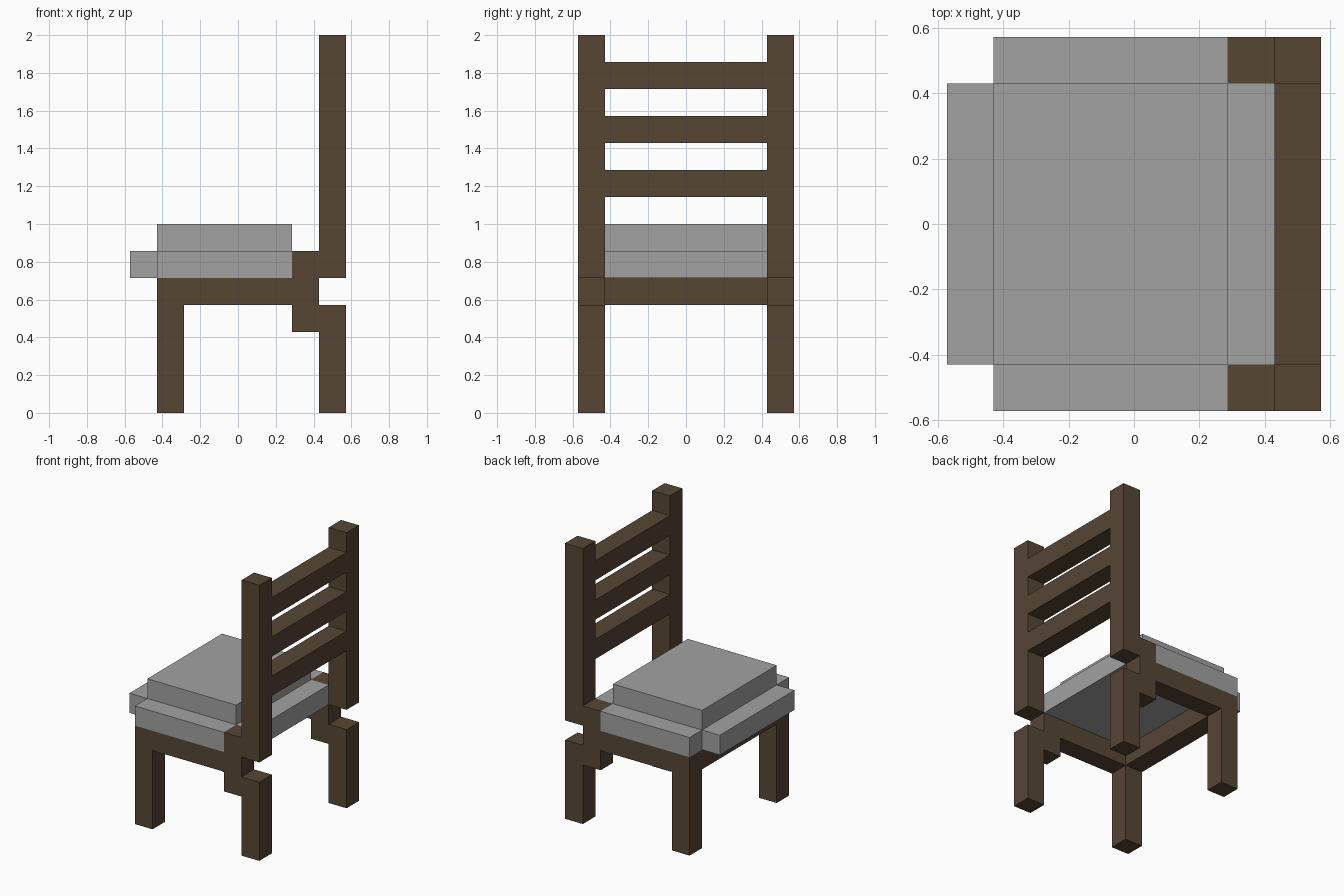
import bpy
import bmesh

U = 1 / 7  # block size

cube = bpy.data.objects.get("Cube")
if cube:
    bpy.data.objects.remove(cube, do_unlink=True)


def make_material(name, rgb):
    mat = bpy.data.materials.new(name)
    mat.use_nodes = True
    color = (*rgb, 1)
    mat.diffuse_color = color
    bsdf = next(n for n in mat.node_tree.nodes if n.type == "BSDF_PRINCIPLED")
    bsdf.inputs["Base Color"].default_value = color
    bsdf.inputs["Roughness"].default_value = 0.9
    return mat


wood = make_material("dark_wood", (0.093, 0.061, 0.034))
cloth = make_material("grey_cushion", (0.36, 0.36, 0.36))


def prism(name, outline, z0, z1, mat):
    """Extrude a floor outline, in blocks, from z0 up to z1."""
    bm = bmesh.new()
    base = bm.faces.new([bm.verts.new((x * U, y * U, z0 * U)) for x, y in outline])
    top = bmesh.ops.extrude_face_region(bm, geom=[base])["geom"]
    verts = [v for v in top if isinstance(v, bmesh.types.BMVert)]
    bmesh.ops.translate(bm, verts=verts, vec=(0, 0, (z1 - z0) * U))
    bmesh.ops.recalc_face_normals(bm, faces=bm.faces)
    mesh = bpy.data.meshes.new(name)
    bm.to_mesh(mesh)
    bm.free()
    mesh.materials.append(mat)
    obj = bpy.data.objects.new(name, mesh)
    bpy.context.collection.objects.link(obj)
    return obj


def box(name, xs, ys, zs, mat):
    (x0, x1), (y0, y1) = xs, ys
    return prism(name, [(x0, y0), (x1, y0), (x1, y1), (x0, y1)], *zs, mat)


# Side frames: legs, rail, stepped joint and tall back post on each side
for side, ys in (("near", (-4, -3)), ("far", (3, 4))):
    box(side + "_front_leg", (-3, -2), ys, (0, 5), wood)
    box(side + "_side_rail", (-2, 2), ys, (4, 5), wood)
    box(side + "_joint_block", (2, 3), ys, (3, 6), wood)
    box(side + "_back_leg", (3, 4), ys, (0, 4), wood)
    box(side + "_back_post", (3, 4), ys, (5, 14), wood)

# Cross pieces
box("front_rail", (-3, -2), (-3, 3), (4, 5), wood)
for i, z in enumerate((8, 10, 12), 1):
    box(f"back_slat_{i}", (3, 4), (-3, 3), (z, z + 1), wood)

# Cushion: notched lower layer and smaller raised layer
half = [(-4, -3), (-3, -3), (-3, -4), (2, -4), (2, -3), (3, -3)]
outline = half + [(x, -y) for x, y in reversed(half)]
prism("seat_cushion", outline, 5, 6, cloth)
box("cushion_top", (-3, 2), (-3, 3), (6, 7), cloth)
